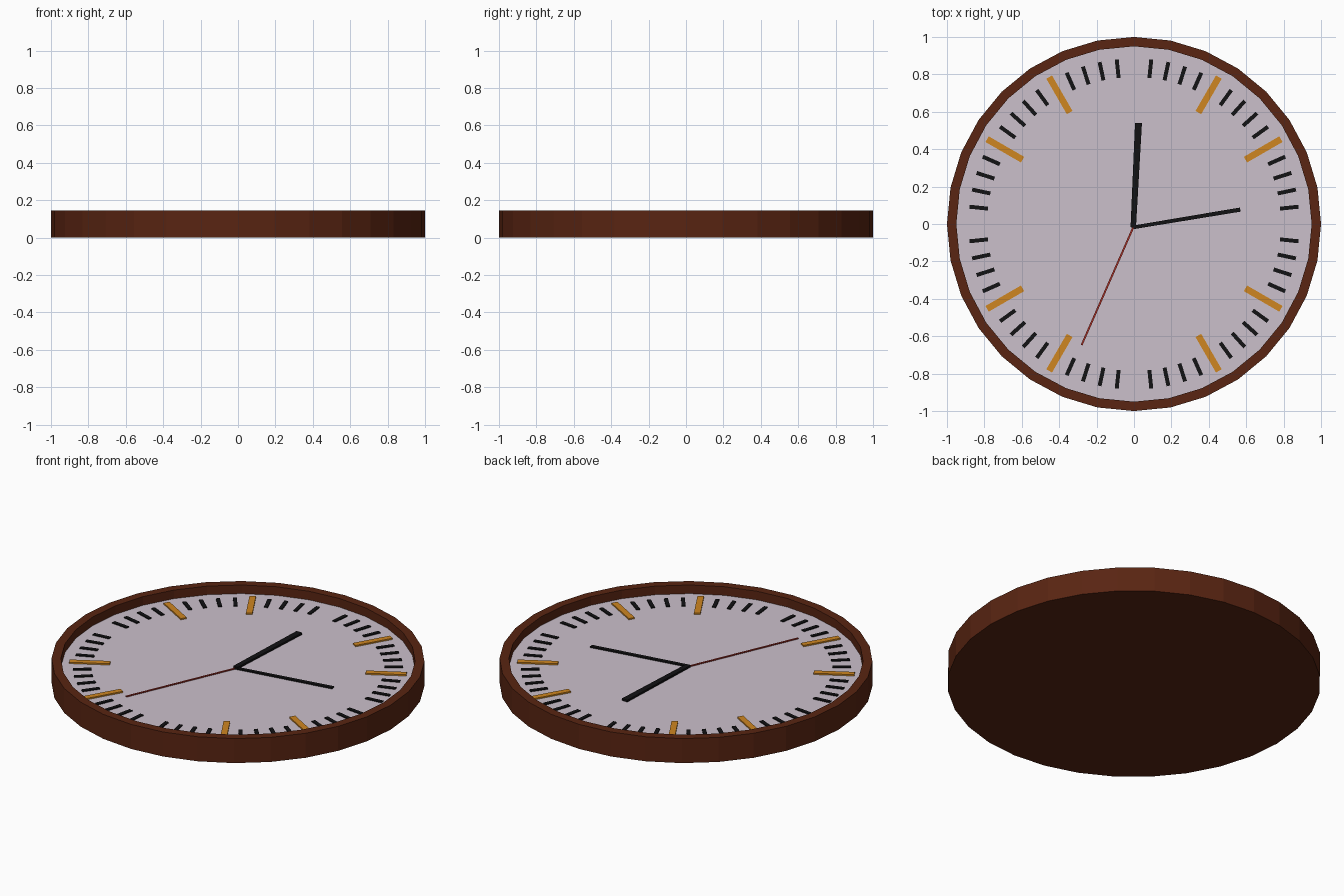
import bpy, bmesh, math
from mathutils import Matrix, Vector

if "Cube" in bpy.data.objects:
    bpy.data.objects.remove(bpy.data.objects["Cube"])

SIDES = 32
FACE_Z = 0.094


def material(name, rgb):
    m = bpy.data.materials.new(name)
    m.diffuse_color = (*rgb, 1)
    m.use_nodes = True
    m.node_tree.nodes["Principled BSDF"].inputs["Base Color"].default_value = m.diffuse_color
    return m


wood = material("brown_wood", (0.10, 0.018, 0.006))
dial_mat = material("pale_lilac", (0.60, 0.53, 0.60))
amber = material("amber", (0.62, 0.24, 0.015))
black = material("black", (0.006, 0.006, 0.007))
red = material("red", (0.40, 0.03, 0.02))


def finish(bm, name, mat):
    bmesh.ops.recalc_face_normals(bm, faces=bm.faces)
    me = bpy.data.meshes.new(name)
    bm.to_mesh(me)
    bm.free()
    me.materials.append(mat)
    ob = bpy.data.objects.new(name, me)
    bpy.context.collection.objects.link(ob)
    return ob


def add_bar(bm, start, end, w0, w1, z0, z1):
    """Tapered flat bar from start to end in the dial plane."""
    a, b = Vector(start), Vector(end)
    d = (b - a).normalized()
    n = Vector((-d.y, d.x))
    outline = [a + n * w0 / 2, a - n * w0 / 2, b - n * w1 / 2, b + n * w1 / 2]
    low = [bm.verts.new((p.x, p.y, z0)) for p in outline]
    top = [bm.verts.new((p.x, p.y, z1)) for p in outline]
    bm.faces.new(low[::-1])
    bm.faces.new(top)
    for i in range(4):
        j = (i + 1) % 4
        bm.faces.new((low[i], low[j], top[j], top[i]))


# Case: lathed tray profile with closed back and raised rim
bm = bmesh.new()
profile = [(1.0, 0.0), (1.0, 0.145), (0.95, 0.145), (0.95, FACE_Z - 0.02)]
rings = []
for r, z in profile:
    rings.append([bm.verts.new((r * math.cos(math.tau * i / SIDES),
                                r * math.sin(math.tau * i / SIDES), z))
                  for i in range(SIDES)])
for lo, hi in zip(rings, rings[1:]):
    for i in range(SIDES):
        j = (i + 1) % SIDES
        bm.faces.new((lo[i], lo[j], hi[j], hi[i]))
bm.faces.new(rings[0])
bm.faces.new(rings[-1])
finish(bm, "case", wood)

# Dial plate
bm = bmesh.new()
bmesh.ops.create_cone(bm, cap_ends=True, segments=SIDES, radius1=0.95,
                      radius2=0.95, depth=0.02,
                      matrix=Matrix.Rotation(math.pi / 2, 4, 'Z'))
bmesh.ops.translate(bm, verts=bm.verts, vec=(0, 0, FACE_Z - 0.01))
finish(bm, "dial", dial_mat)

# Minute and hour marks, quarter positions left free
minutes, hours = bmesh.new(), bmesh.new()
for i in range(60):
    if i % 15 == 0:
        continue
    t = math.tau * i / 60
    d = Vector((math.sin(t), math.cos(t)))
    if i % 5 == 0:
        add_bar(hours, d * 0.688, d * 0.907, 0.035, 0.035, FACE_Z - 0.004, FACE_Z + 0.008)
    else:
        add_bar(minutes, d * 0.785, d * 0.885, 0.021, 0.021, FACE_Z - 0.004, FACE_Z + 0.006)
finish(minutes, "minute_marks", black)
finish(hours, "hour_marks", amber)

# Hands
for name, mat, tip, w0, w1, z0, z1 in (
        ("second_hand", red, (-0.28, -0.647), 0.010, 0.010, 0.098, 0.103),
        ("minute_hand", black, (0.568, 0.077), 0.019, 0.022, 0.099, 0.107),
        ("hour_hand", black, (0.024, 0.54), 0.029, 0.037, 0.100, 0.111)):
    bm = bmesh.new()
    add_bar(bm, (-0.004, -0.018), tip, w0, w1, z0, z1)
    finish(bm, name, mat)
